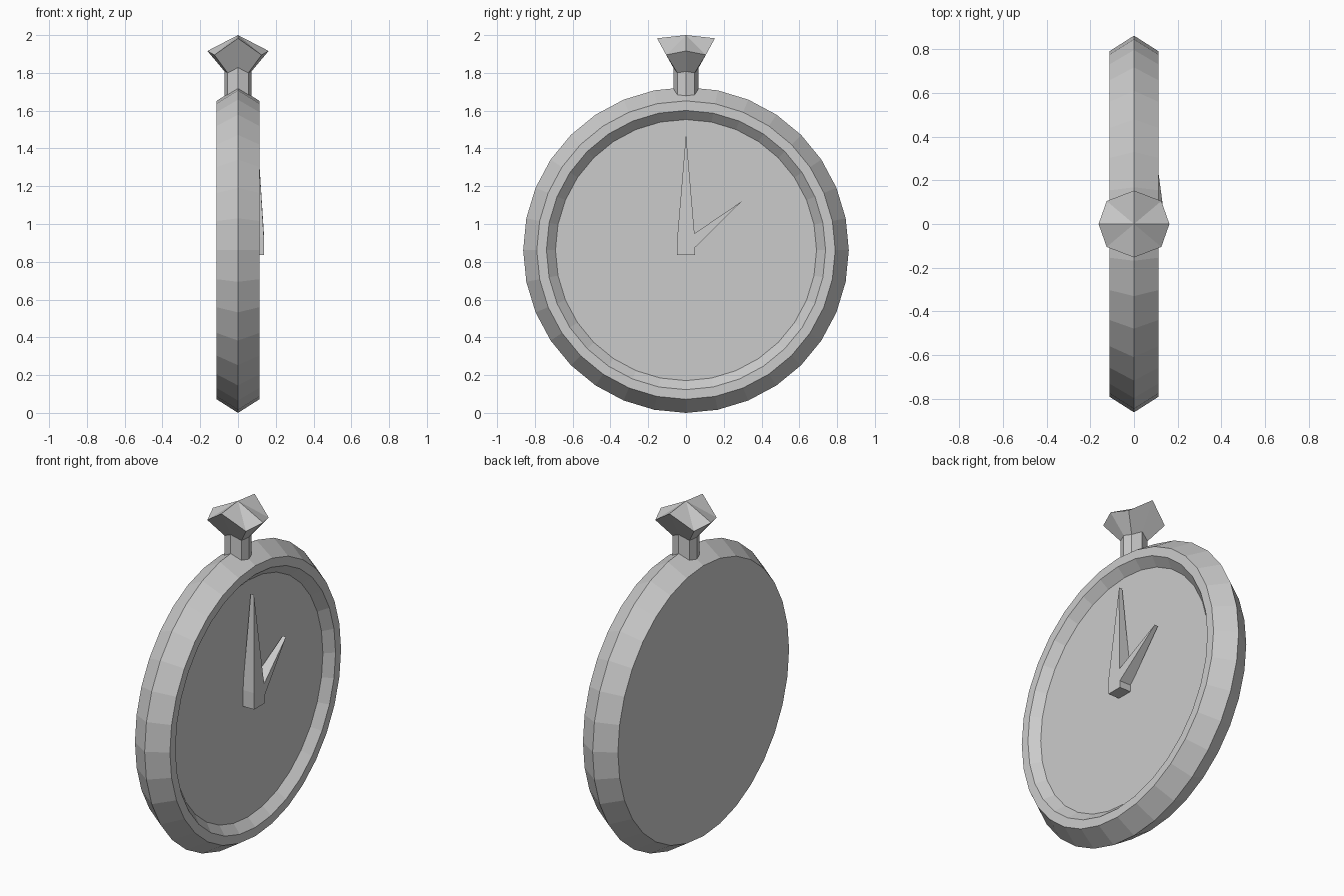
import bpy, bmesh, math

if "Cube" in bpy.data.objects:
    bpy.data.objects.remove(bpy.data.objects["Cube"])

CZ = 0.862  # height of the case centre


def make_object(name, verts, faces):
    mesh = bpy.data.meshes.new(name)
    mesh.from_pydata(verts, [], faces)
    bm = bmesh.new()
    bm.from_mesh(mesh)
    bmesh.ops.recalc_face_normals(bm, faces=bm.faces)
    bm.to_mesh(mesh)
    bm.free()
    obj = bpy.data.objects.new(name, mesh)
    bpy.context.collection.objects.link(obj)
    return obj


def loft(name, rings):
    """Join equal rings with quads and cap both ends."""
    n = len(rings[0])
    verts = [v for ring in rings for v in ring]
    faces = [tuple(range(n)), tuple(range(len(verts) - n, len(verts)))]
    for r in range(len(rings) - 1):
        a, b = r * n, (r + 1) * n
        for i in range(n):
            j = (i + 1) % n
            faces.append((a + i, a + j, b + j, b + i))
    return make_object(name, verts, faces)


def circle(x, radius, sides=32):
    return [(x, radius * math.cos(math.tau * i / sides),
             CZ + radius * math.sin(math.tau * i / sides)) for i in range(sides)]


# Case: flat back, ridged edge, bezel and recessed dial
profile = [(-0.113, 0.79), (0, 0.862), (0.113, 0.79), (0.113, 0.739), (0.065, 0.691)]
loft("watch_case", [circle(x, r) for x, r in profile])

# Hands: one outline, thick at the hub and thinner at the tips
# columns: y, z, back x, front x
outline = [(-0.047, 0.835, 0.062, 0.137), (0.047, 0.835, 0.062, 0.137),
           (0.047, 0.875, 0.062, 0.137), (0.295, 1.12, 0.082, 0.104),
           (0.045, 0.95, 0.062, 0.137), (0, 1.478, 0.082, 0.103),
           (-0.046, 0.93, 0.062, 0.137)]
loft("clock_hands", [[(b, y, z) for y, z, b, f in outline],
                     [(f, y, z) for y, z, b, f in outline]])


# Winding crown: eight-sided stem flaring to a saddle-shaped top
def octagon(scale, z_side, z_diag, z_end):
    ring = []
    for sx, sy in [(1, 0), (1, 1), (0, 1), (-1, 1), (-1, 0), (-1, -1), (0, -1), (1, -1)]:
        if sx and sy:
            ring.append((sx * 0.125 * scale, sy * 0.105 * scale, z_diag))
        else:
            ring.append((sx * 0.162 * scale, sy * 0.153 * scale, z_side if sx else z_end))
    return ring


crown = loft("winding_crown", [octagon(0.44, 1.65, 1.65, 1.65),
                               octagon(0.44, 1.808, 1.80, 1.828),
                               octagon(1, 1.916, 1.895, 1.983)])

# Replace the crown's top cap with a fan to the apex
bm = bmesh.new()
bm.from_mesh(crown.data)
cap = max(bm.faces, key=lambda f: f.calc_center_median().z if len(f.verts) == 8 else 0)
apex = bmesh.ops.poke(bm, faces=[cap])["verts"][0]
apex.co = (0, 0, 2.0)
bmesh.ops.recalc_face_normals(bm, faces=bm.faces)
bm.to_mesh(crown.data)
bm.free()
